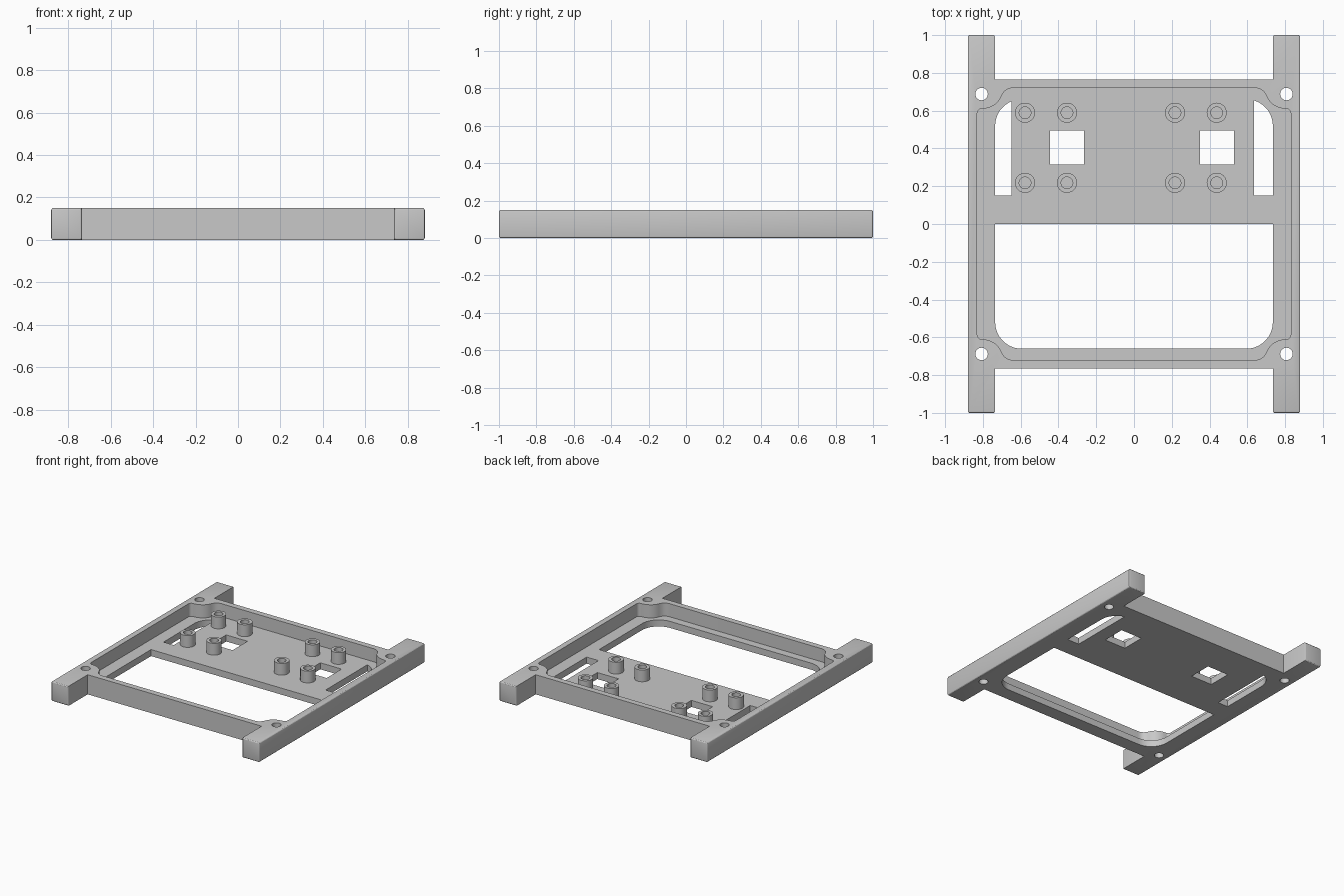
import bpy, bmesh
from math import sin, cos, acos, pi, radians, degrees
from mathutils import Vector
from mathutils.geometry import interpolate_bezier

cube = bpy.data.objects.get("Cube")
if cube:
    bpy.data.objects.remove(cube, do_unlink=True)

HEIGHT, FLOOR, POST_TOP = 0.15, 0.05, 0.14
GREY = (0.58, 0.58, 0.58, 1)

grey = bpy.data.materials.new("plain grey")
grey.use_nodes = True
grey.diffuse_color = GREY
grey.node_tree.nodes["Principled BSDF"].inputs["Base Color"].default_value = GREY


def add_object(name, bm):
    # Make all faces point outward before storing the mesh
    bm.normal_update()
    bmesh.ops.recalc_face_normals(bm, faces=bm.faces)
    if bm.calc_volume(signed=True) < 0:
        bmesh.ops.reverse_faces(bm, faces=bm.faces)
    mesh = bpy.data.meshes.new(name)
    bm.to_mesh(mesh)
    bm.free()
    mesh.materials.append(grey)
    obj = bpy.data.objects.new(name, mesh)
    bpy.context.collection.objects.link(obj)
    return obj


def prism(points, z0, z1):
    bm = bmesh.new()
    low = [bm.verts.new((x, y, z0)) for x, y in points]
    high = [bm.verts.new((x, y, z1)) for x, y in points]
    bm.faces.new(low[::-1])
    bm.faces.new(high)
    for i in range(len(points)):
        bm.faces.new((low[i - 1], low[i], high[i], high[i - 1]))
    bm.normal_update()
    return bm


def arc(cx, cy, r, a0, a1, steps=12):
    angles = [radians(a0 + (a1 - a0) * i / steps) for i in range(steps + 1)]
    return [(cx + r * cos(a), cy + r * sin(a)) for a in angles]


def rectangle(x0, x1, y0, y1):
    return [(x0, y0), (x1, y0), (x1, y1), (x0, y1)]


def four_way(quarter):
    # Mirror a quarter outline into a full closed loop
    loop = []
    for sx, sy in ((1, 1), (1, -1), (-1, -1), (-1, 1)):
        part = [(x * sx, y * sy) for x, y in quarter]
        loop += part if sx == sy else part[::-1]
    return loop


def smooth(obj):
    bpy.ops.object.select_all(action='DESELECT')
    obj.select_set(True)
    bpy.context.view_layer.objects.active = obj
    bpy.ops.object.shade_smooth_by_angle(angle=radians(20))


# Frame outline: two long rails joined by a square body
bm = prism(four_way([(0.735, 0.765), (0.735, 1.0), (0.88, 1.0)]), 0, HEIGHT)
outer = [e for e in bm.edges
         if all(abs(v.co.y) > 0.99 for v in e.verts)
         or all(abs(v.co.x) > 0.87 for v in e.verts)]
bmesh.ops.bevel(bm, geom=outer, offset=0.01, segments=3, profile=0.5, affect='EDGES')
frame = add_object("frame", bm)

cutters = []


def cut(points, z0=-0.1, z1=0.3):
    cutters.append(add_object("cutter", prism(points, z0, z1)))
    cutters[-1].hide_render = True


# Shallow tray with a curved boss at each corner
knots = [((0.64, 0.72), (0.68, 0.72), (0.695, 0.695), (0.705, 0.67)),
         ((0.705, 0.67), (0.72, 0.635), (0.76, 0.61), (0.805, 0.61)),
         ((0.805, 0.61), (0.82, 0.61), (0.83, 0.60), (0.83, 0.585))]
corner = []
for knot in knots:
    curve = interpolate_bezier(*[Vector((x, y, 0)) for x, y in knot], 9)
    corner += [(p.x, p.y) for p in curve[:-1]]
corner.append(knots[-1][-1])
cut(four_way(corner), FLOOR, 0.3)

# Large front opening with two rounded corners
cut([(0.735, 0), (-0.735, 0)] + arc(-0.595, -0.52, 0.14, 180, 270)
    + arc(0.595, -0.52, 0.14, 270, 360))

# Side slots
for side, inner in ((1, 0.635), (-1, 0.648)):
    end = degrees(acos((inner - 0.595) / 0.14))
    slot = [(inner, 0.15), (0.735, 0.15)] + arc(0.595, 0.52, 0.14, 0, end)
    cut([(x * side, y) for x, y in slot])

# Square windows
for x in (-0.356, 0.439):
    cut(rectangle(x - 0.09, x + 0.09, 0.315, 0.495))

# Corner bolt holes
for x in (-0.807, 0.807):
    for y in (-0.688, 0.688):
        cut(arc(x, y, 0.033, 0, 360, 32)[:-1])

bpy.context.view_layer.objects.active = frame
for cutter in cutters:
    mod = frame.modifiers.new("cut", 'BOOLEAN')
    mod.operation, mod.solver, mod.object = 'DIFFERENCE', 'EXACT', cutter
    bpy.ops.object.modifier_apply(modifier=mod.name)
for cutter in cutters:
    bpy.data.objects.remove(cutter, do_unlink=True)
smooth(frame)

# Hollow mounting posts on the tray floor
bm = bmesh.new()
profile = [(0.031, FLOOR), (0.031, POST_TOP), (0.053, POST_TOP), (0.053, FLOOR)]
verts = [bm.verts.new((r, 0, z)) for r, z in profile]
edges = [bm.edges.new((verts[i], verts[(i + 1) % 4])) for i in range(4)]
bmesh.ops.spin(bm, geom=verts + edges, cent=(0, 0, 0), axis=(0, 0, 1),
               angle=2 * pi, steps=32, use_duplicate=False)
bmesh.ops.remove_doubles(bm, verts=bm.verts, dist=0.0005)
post = add_object("mounting_post", bm)
smooth(post)
spots = [(x, y) for x in (-0.577, -0.355, 0.217, 0.438) for y in (0.218, 0.589)]
post.location = (*spots[0], 0)
for x, y in spots[1:]:
    copy = post.copy()
    copy.location = (x, y, 0)
    bpy.context.collection.objects.link(copy)
